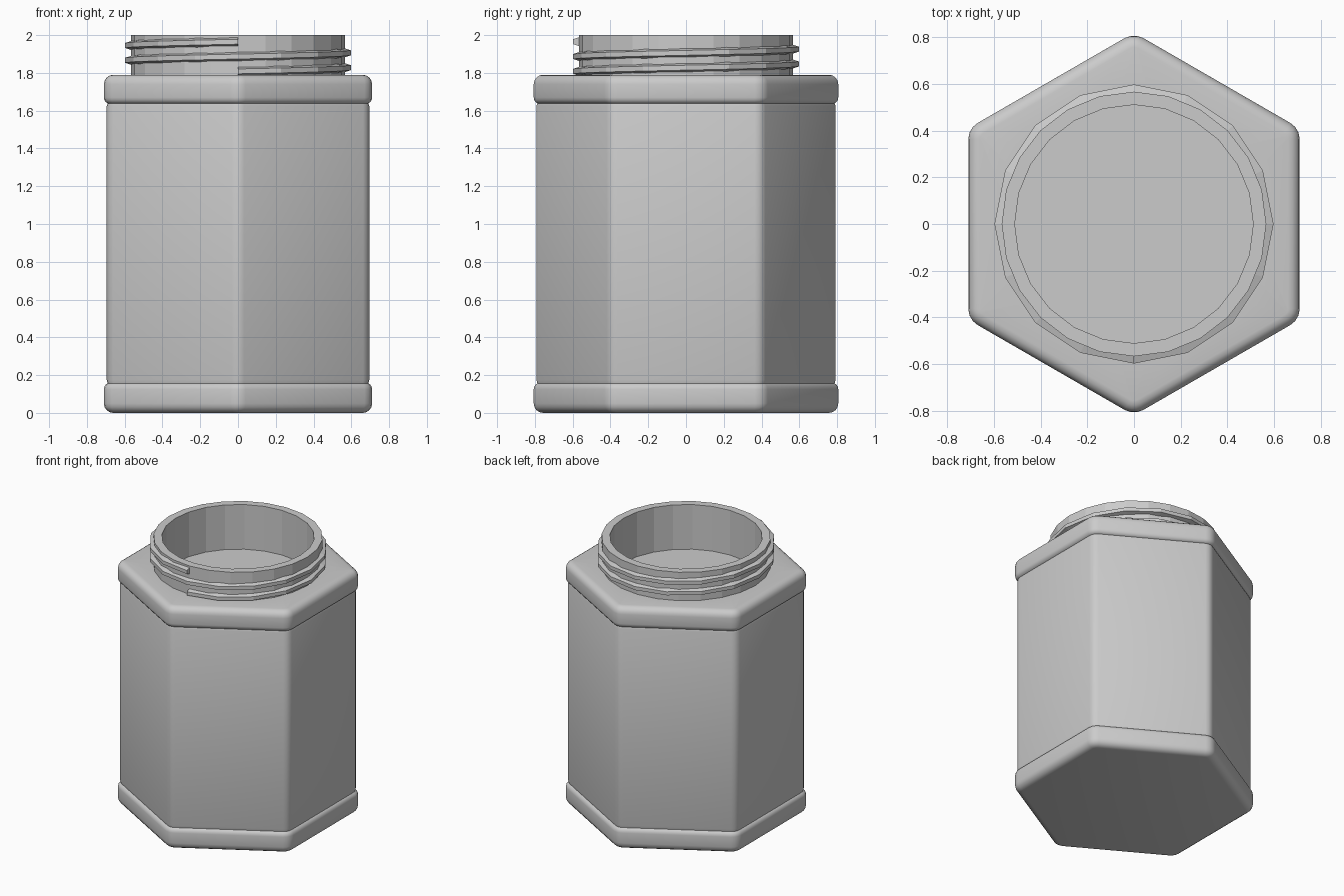
import bpy, bmesh, math

if "Cube" in bpy.data.objects:
    bpy.data.objects.remove(bpy.data.objects["Cube"])

grey = bpy.data.materials.new("light grey plastic")
grey.diffuse_color = (0.6, 0.6, 0.6, 1)
grey.use_nodes = True
grey.node_tree.nodes["Principled BSDF"].inputs["Base Color"].default_value = grey.diffuse_color
STEPS = 4  # points on each rounded hexagon corner


def hexagon(apothem, z, shift=0.0):
    """Rounded hexagon ring, corners on +-y, 24 points."""
    centre = 0.63 / math.cos(math.pi / 6)
    r = apothem - 0.63
    ring = []
    for i in range(6):
        a = math.radians(30 + 60 * i)
        for j in range(STEPS):
            b = a + math.radians(-30 + 60 * j / (STEPS - 1))
            ring.append((centre * math.cos(a) + r * math.cos(b),
                         centre * math.sin(a) + r * math.sin(b), z))
    return ring


def circle(radius, z, n=24, start=7.5):
    return [(radius * math.cos(math.radians(start + 360 * i / n)),
             radius * math.sin(math.radians(start + 360 * i / n)), z) for i in range(n)]


def loft(name, rings, cap_start=False, cap_end=False, smooth=None):
    """Skin a series of closed rings into one object."""
    bm = bmesh.new()
    vs = [[bm.verts.new(p) for p in ring] for ring in rings]
    n = len(rings[0])
    for lo, hi in zip(vs, vs[1:]):
        for i in range(n):
            k = (i + 1) % n
            bm.faces.new((lo[i], lo[k], hi[k], hi[i]))
    if cap_start:
        bm.faces.new(vs[0][::-1])
    if cap_end:
        bm.faces.new(vs[-1])
    bmesh.ops.recalc_face_normals(bm, faces=bm.faces)
    me = bpy.data.meshes.new(name)
    bm.to_mesh(me)
    bm.free()
    me.materials.append(grey)
    ob = bpy.data.objects.new(name, me)
    bpy.context.collection.objects.link(ob)
    if smooth:
        bpy.ops.object.select_all(action='DESELECT')
        ob.select_set(True)
        bpy.context.view_layer.objects.active = ob
        bpy.ops.object.shade_smooth_by_angle(angle=math.radians(smooth))
    return ob


# Hexagonal body with a rounded band at the bottom and the top
def bead(z0, z1, inner0, inner1, r0, r1, outer=0.71):
    pts = [(inner0, z0)]
    for k in range(5):
        t = math.pi / 2 * k / 4
        pts.append((outer - r0 + r0 * math.sin(t), z0 + r0 - r0 * math.cos(t)))
    for k in range(5):
        t = math.pi / 2 * k / 4
        pts.append((outer - r1 + r1 * math.cos(t), z1 - r1 + r1 * math.sin(t)))
    pts.append((inner1, z1))
    return [p for i, p in enumerate(pts) if i == 0 or p != pts[i - 1]]


profile = bead(0.0, 0.16, 0.65, 0.695, 0.05, 0.035)[1:-1]
profile += [(0.690, 0.155), (0.695, 0.175), (0.695, 1.625), (0.690, 1.64)]
profile += bead(1.635, 1.79, 0.695, 0.65, 0.035, 0.05)[1:-1]
profile = [(min(max(a, 0.65), 0.71), z) for a, z in profile]
rings = [hexagon(a, z) for a, z in profile]
rings.append(circle(0.54, 1.79))
loft("jar_body", rings, cap_start=True, smooth=35)

# Open neck with a shallow floor inside
loft("neck", [circle(r, z, 24, 0) for r, z in
              [(0.567, 1.78), (0.567, 2.0), (0.511, 2.0), (0.511, 1.67)]], cap_end=True)

# Screw thread: two turns, 16 sides per turn, starting at the front
sections = []
for i in range(33):
    a = math.radians(-90 + 22.5 * i)
    z = 1.808 + 0.0785 * i / 16
    sections.append([(r * math.cos(a), r * math.sin(a), z + dz) for r, dz in
                     [(0.54, -0.032), (0.598, -0.013), (0.598, 0.013), (0.54, 0.032)]])
loft("screw_thread", sections, cap_start=True, cap_end=True)
